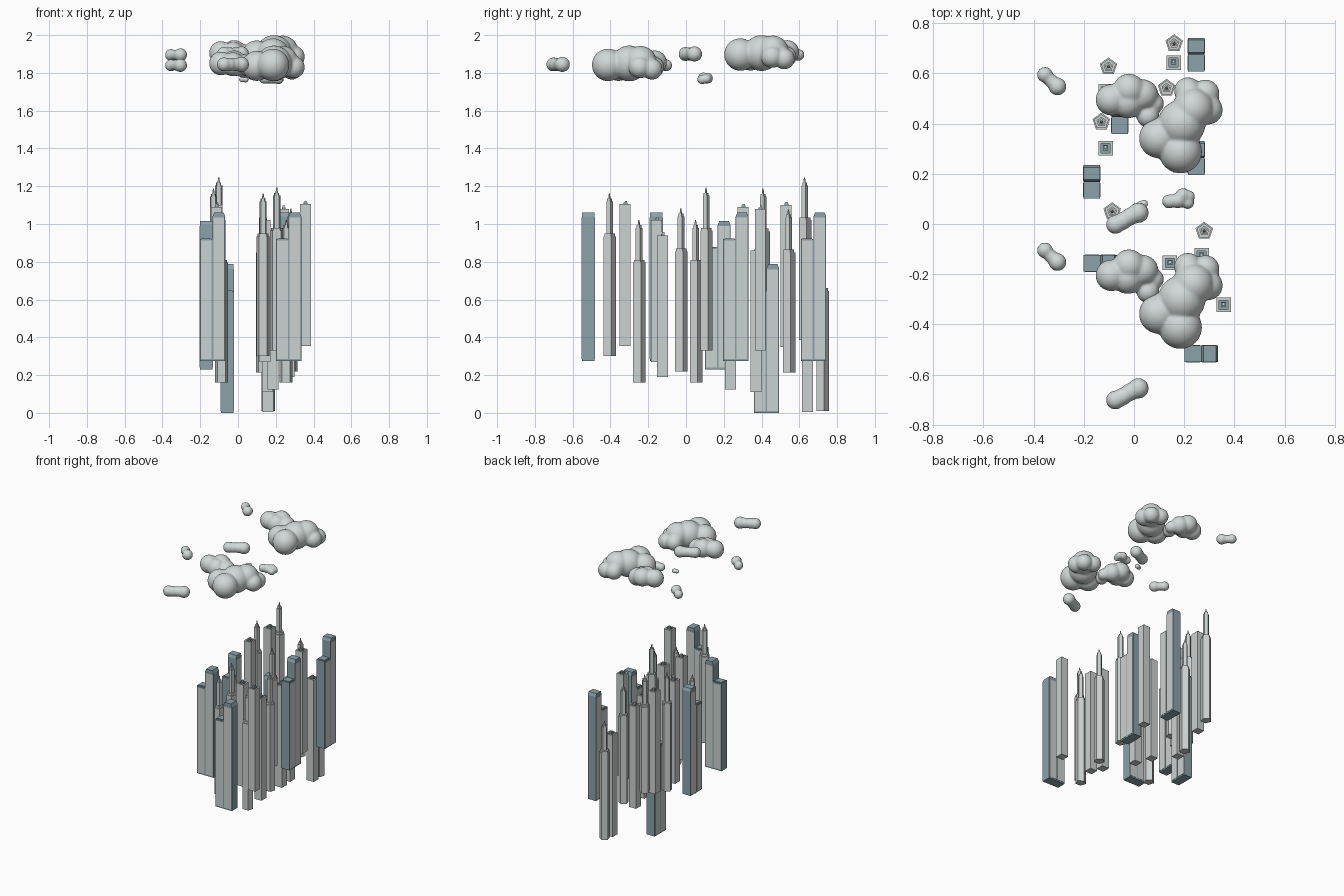
import bpy, bmesh, math
from mathutils import Matrix, Vector


def material(name, rgb):
    m = bpy.data.materials.new(name)
    m.diffuse_color = (*rgb, 1)
    return m


PALE = material("pale_concrete", (0.60, 0.645, 0.635))
BLUE = material("blue_grey_glass", (0.255, 0.36, 0.40))
WHITE = material("cloud_grey", (0.64, 0.69, 0.68))


def loft(bm, rings, mats):
    """Closed solid through equal-sized rings of points; one material per band."""
    loops = [[bm.verts.new(p) for p in r] for r in rings]
    n = len(loops[0])
    for a, b, m in zip(loops, loops[1:], mats):
        for i in range(n):
            f = bm.faces.new((a[i], a[(i + 1) % n], b[(i + 1) % n], b[i]))
            f.material_index = m
    bm.faces.new(loops[0][::-1]).material_index = mats[0]
    bm.faces.new(loops[-1]).material_index = mats[-1]


def ngon(r, z, n=5):
    return [(r * math.cos(math.pi / 2 + math.tau * k / n),
             r * math.sin(math.pi / 2 + math.tau * k / n), z) for k in range(n)]


def box(bm, x0, x1, y0, y1, z0, z1, mat):
    loft(bm, [[(x0, y0, z), (x1, y0, z), (x1, y1, z), (x0, y1, z)] for z in (z0, z1)], [mat])


def finish(bm, name):
    bmesh.ops.recalc_face_normals(bm, faces=bm.faces)
    me = bpy.data.meshes.new(name)
    bm.to_mesh(me)
    bm.free()
    me.materials.append(PALE)
    me.materials.append(BLUE)
    return me


def spire_mesh():
    # stepped five-sided tower with a small tip
    bm = bmesh.new()
    loft(bm, [ngon(0.0365, 0), ngon(0.0365, 0.635), ngon(0.031, 0.635), ngon(0.031, 0.65),
              ngon(0.02, 0.65), ngon(0.02, 0.82), ngon(0.014, 0.82), ngon(0.014, 0.835),
              ngon(0.007, 0.835), ngon(0.003, 0.862)], [0] * 9)
    return finish(bm, "spire_tower")


def block_mesh():
    # square tower with sunken glass roof and a roof box
    bm = bmesh.new()
    h = 0.029

    def sq(w, z):
        return [(-w, -w, z), (w, -w, z), (w, w, z), (-w, w, z)]
    loft(bm, [sq(h, 0), sq(h, 0.75), sq(0.018, 0.75), sq(0.018, 0.742)], [0, 0, 1])
    box(bm, -0.010, 0.010, -0.008, 0.012, 0.742, 0.758, 1)
    box(bm, -0.006, 0.006, -0.002, 0.010, 0.758, 0.767, 0)
    return finish(bm, "square_tower")


def twin_mesh():
    # low and tall glass halves with pale panels on both broad sides
    bm = bmesh.new()
    w, d, low, tall, c = 0.067, 0.033, 0.645, 0.787, 0.009
    box(bm, -w, 0, -d, d, 0, low, 1)
    box(bm, -w + 0.007, -0.007, -d + 0.007, d - 0.007, low, low + 0.004, 1)
    profile = [(0, 0), (w, 0), (w, tall - 0.022), (w - c, tall), (c, tall), (0, tall - 0.022)]
    loft(bm, [[(x, y, z) for x, z in profile] for y in (d, -d)], [1])
    for s in (-1, 1):
        y0, y1 = sorted((s * d, s * (d + 0.002)))
        box(bm, -w + 0.006, -0.004, y0, y1, 0.01, low - 0.008, 0)
        box(bm, 0.004, w - 0.006, y0, y1, 0.01, tall - 0.027, 0)
    return finish(bm, "twin_tower")


def place(me, spots, turn=0):
    for x, y, z in spots:
        ob = bpy.data.objects.new(me.name, me)
        ob.location = (x, y, z)
        ob.rotation_euler.z = turn
        bpy.context.collection.objects.link(ob)


place(spire_mesh(), [
    (0.16, 0.72, 0.01), (0.13, 0.542, 0.215), (-0.102, 0.627, 0.385), (-0.13, 0.407, 0.325),
    (-0.087, 0.05, 0.16), (0.28, -0.028, 0.22), (0.133, -0.406, 0.30), (0.255, -0.25, 0.16),
    (0.205, 0.105, 0.33)])
place(block_mesh(), [
    (0.158, 0.643, 0.005), (-0.112, 0.53, 0.35), (-0.113, 0.302, 0.34), (0.27, -0.125, 0.19),
    (0.143, -0.155, 0.27), (0.357, -0.322, 0.355), (0.185, 0.235, 0.125),
    (0.157, 0.37, 0.11), (0.242, 0.393, 0.33)])
twin = twin_mesh()
place(twin, [(-0.135, -0.157, 0.275), (0.268, -0.517, 0.275)])
place(twin, [(0.248, 0.675, 0.275), (-0.057, 0.426, 0), (0.248, 0.263, 0.275),
             (-0.168, 0.168, 0.23)], math.pi / 2)


def cloud(name, puffs, offsets):
    # overlapping balls fused by remesh and softened
    bm = bmesh.new()
    for x, y, z, r in puffs:
        bmesh.ops.create_icosphere(bm, subdivisions=4, radius=r,
                                   matrix=Matrix.Translation((x, y, z)))
    me = bpy.data.meshes.new(name)
    bm.to_mesh(me)
    bm.free()
    me.materials.append(WHITE)
    for off in offsets:
        ob = bpy.data.objects.new(name, me)
        ob.location = off
        bpy.context.collection.objects.link(ob)
        rm = ob.modifiers.new("fuse", 'REMESH')
        rm.mode = 'VOXEL'
        rm.voxel_size = 0.006
        rm.use_smooth_shade = True
        sm = ob.modifiers.new("soften", 'SMOOTH')
        sm.factor = 0.5
        sm.iterations = 12


PAIR = [(0, 0, 0), (0, -0.7, -0.055)]
cloud("large_cloud", [
    (0.185, 0.288, 1.897, 0.086), (0.10, 0.342, 1.892, 0.080), (0.19, 0.40, 1.905, 0.095),
    (0.235, 0.46, 1.915, 0.083), (0.295, 0.455, 1.885, 0.059), (0.215, 0.53, 1.885, 0.055),
    (0.285, 0.52, 1.875, 0.056)], PAIR)
cloud("side_cloud", [
    (-0.09, 0.495, 1.905, 0.063), (-0.025, 0.485, 1.900, 0.064), (-0.02, 0.535, 1.91, 0.064),
    (0.035, 0.515, 1.89, 0.062), (0.055, 0.43, 1.88, 0.045), (0.08, 0.48, 1.875, 0.04)], PAIR)
cloud("small_cloud", [
    (-0.355, 0.595, 1.895, 0.032), (-0.33, 0.57, 1.895, 0.028),
    (-0.305, 0.548, 1.895, 0.036)], PAIR)
cloud("long_cloud", [
    (-0.074, -0.002, 1.90, 0.038), (-0.045, 0.012, 1.90, 0.036), (-0.015, 0.03, 1.90, 0.036),
    (0.018, 0.045, 1.90, 0.041)], PAIR)
cloud("cloud_wisp", [
    (0.14, 0.09, 1.77, 0.029), (0.175, 0.093, 1.772, 0.031), (0.195, 0.115, 1.772, 0.029),
    (0.215, 0.085, 1.765, 0.026), (0.22, 0.11, 1.768, 0.024)], [(0, 0, 0)])
cloud("tiny_wisp", [
    (0.02, 0.075, 1.765, 0.016), (0.04, 0.08, 1.765, 0.018)], [(0, 0, 0)])
